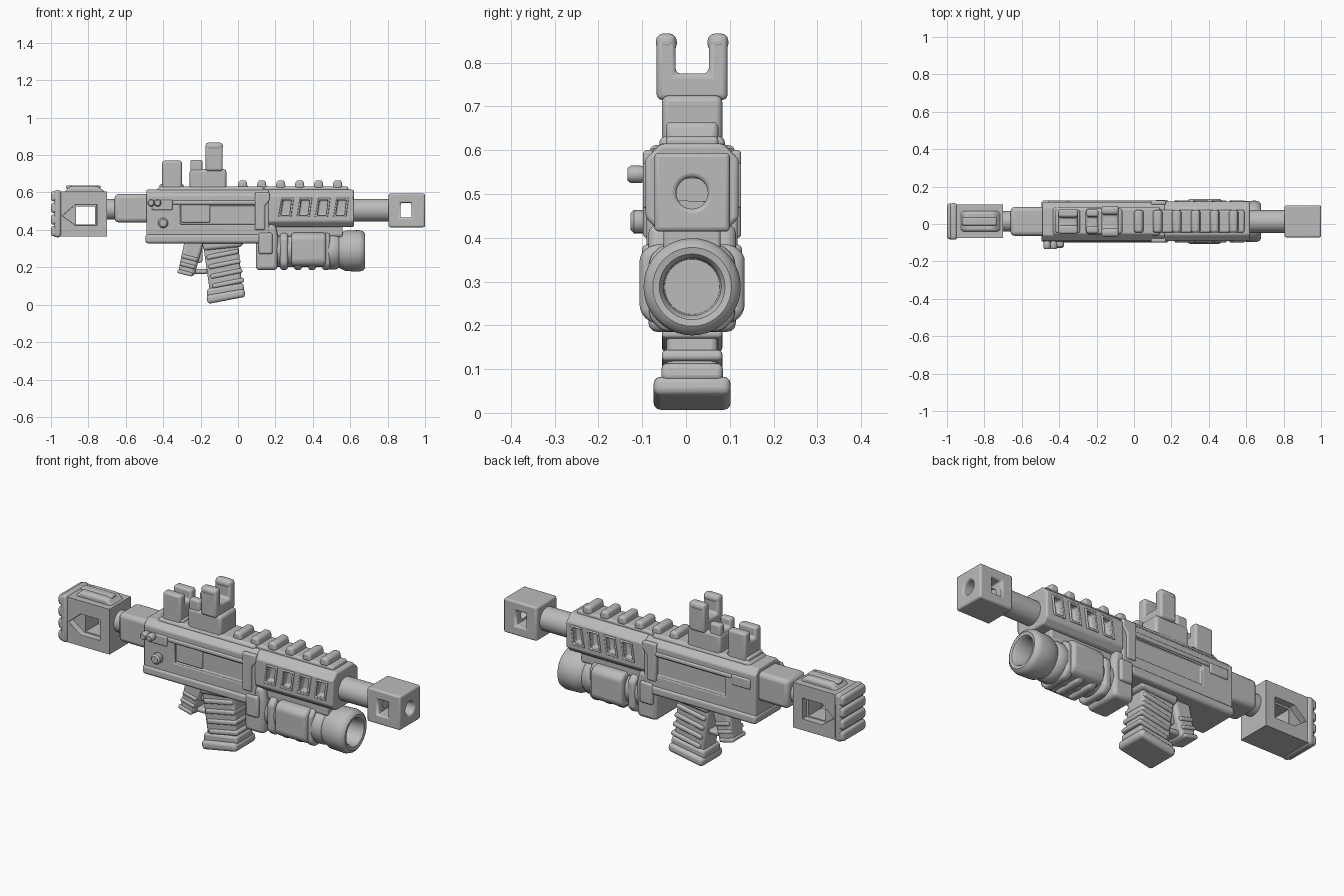
import bpy, bmesh, math
from mathutils import Vector, Matrix

if "Cube" in bpy.data.objects:
    bpy.data.objects.remove(bpy.data.objects["Cube"])

YC = 0.014  # centre plane of the body

grey = bpy.data.materials.new("plain grey")
grey.use_nodes = True
grey.diffuse_color = (0.5, 0.5, 0.5, 1)
grey.node_tree.nodes["Principled BSDF"].inputs["Base Color"].default_value = (0.5, 0.5, 0.5, 1)


def finish(name, bm, bevel=0.0, cuts=(), segments=3):
    """Make an object, cut holes in it, round its edges and shade it."""
    bmesh.ops.recalc_face_normals(bm, faces=bm.faces)
    mesh = bpy.data.meshes.new(name)
    bm.to_mesh(mesh)
    bm.free()
    obj = bpy.data.objects.new(name, mesh)
    bpy.context.collection.objects.link(obj)
    for cutter in cuts:
        mod = obj.modifiers.new("cut", 'BOOLEAN')
        mod.operation, mod.solver, mod.object = 'DIFFERENCE', 'EXACT', cutter
    if cuts:
        bpy.context.view_layer.update()
        baked = bpy.data.meshes.new_from_object(obj.evaluated_get(bpy.context.evaluated_depsgraph_get()))
        obj.modifiers.clear()
        obj.data = baked
        for cutter in cuts:
            bpy.data.objects.remove(cutter)
    obj.data.materials.clear()
    obj.data.materials.append(grey)
    if bevel:
        mod = obj.modifiers.new("round", 'BEVEL')
        mod.width, mod.segments, mod.limit_method = bevel, segments, 'ANGLE'
        mod.angle_limit = math.radians(30)
    bpy.ops.object.select_all(action='DESELECT')
    obj.select_set(True)
    bpy.context.view_layer.objects.active = obj
    bpy.ops.object.shade_smooth_by_angle(angle=math.radians(40))
    return obj


def prism(name, pts, lo, hi, axis='y', bevel=0.015, cuts=()):
    """Extrude an (x, z) outline along y, or a (y, z) outline along x."""
    bm = bmesh.new()
    place = (lambda p, d: (p[0], d, p[1])) if axis == 'y' else (lambda p, d: (d, p[0], p[1]))
    face = bm.faces.new([bm.verts.new(place(p, lo)) for p in pts])
    new = bmesh.ops.extrude_face_region(bm, geom=[face])["geom"]
    step = Vector((0, hi - lo, 0)) if axis == 'y' else Vector((hi - lo, 0, 0))
    bmesh.ops.translate(bm, verts=[v for v in new if isinstance(v, bmesh.types.BMVert)], vec=step)
    return finish(name, bm, bevel, cuts)


def box(name, x0, x1, z0, z1, half, bevel=0.015, cuts=(), y=YC):
    return prism(name, [(x0, z0), (x1, z0), (x1, z1), (x0, z1)], y - half, y + half, 'y', bevel, cuts)


def lathe(name, profile, z, y=YC, axis='x', bevel=0.0, steps=40):
    """Spin (distance along axis, radius) points around a horizontal axis."""
    bm = bmesh.new()
    verts = [bm.verts.new((d, 0, r)) for d, r in profile]
    edges = [bm.edges.new(pair) for pair in zip(verts, verts[1:])]
    bmesh.ops.spin(bm, geom=verts + edges, axis=(1, 0, 0), cent=(0, 0, 0), angle=math.tau, steps=steps)
    bmesh.ops.remove_doubles(bm, verts=bm.verts, dist=0.0004)
    if axis == 'y':
        bmesh.ops.rotate(bm, verts=bm.verts, matrix=Matrix.Rotation(math.pi / 2, 3, 'Z'))
    bmesh.ops.translate(bm, verts=bm.verts, vec=(0, y, z))
    return finish(name, bm, bevel)


def chamfered(half, z0, z1, c_low, c_top):
    """Octagonal cross-section in (y, z)."""
    right = [(half - c_low, z0), (half, z0 + c_low), (half, z1 - c_top), (half - c_top, z1)]
    return [(YC + y, z) for y, z in right] + [(YC - y, z) for y, z in reversed(right)]


# Stock: hollow block, pointed recess on both sides, butt pad and cheek rest
pointed = [(-0.94, 0.475), (-0.87, 0.425), (-0.755, 0.425), (-0.755, 0.535), (-0.87, 0.535)]
stock_cuts = [box("cut", -0.865, -0.765, 0.43, 0.525, 0.3, 0)]
stock_cuts += [prism("cut", pointed, YC + s * 0.055, YC + s * 0.3, 'y', 0) for s in (-1, 1)]
box("stock", -0.975, -0.70, 0.365, 0.605, 0.09, 0.018, stock_cuts)
box("butt_pad", -0.985, -0.945, 0.36, 0.612, 0.098, 0.016)
for i in range(4):
    box("butt_pad_rib", -1.0, -0.96, 0.366 + i * 0.062, 0.42 + i * 0.062, 0.096, 0.014)
prism("cheek_rest", [(-0.94, 0.59), (-0.70, 0.59), (-0.745, 0.633), (-0.90, 0.633)], YC - 0.055, YC + 0.055)
box("cheek_ridge", -0.92, -0.735, 0.62, 0.638, 0.022, 0.008)

# Stock tube and rear block
lathe("stock_tube", [(-0.74, 0), (-0.74, 0.055), (-0.62, 0.055), (-0.62, 0)], 0.51)
box("rear_block", -0.66, -0.46, 0.44, 0.592, 0.077, 0.022)

# Receiver with sunken side panels
panel = [(-0.31, 0.43), (0.10, 0.43), (0.10, 0.53), (-0.31, 0.53)]
panel_cuts = [prism("cut", panel, YC + s * 0.09, YC + s * 0.3, 'y', 0) for s in (-1, 1)]
prism("receiver", chamfered(0.104, 0.345, 0.615, 0.02, 0.03), -0.49, 0.165, 'x', 0.012, panel_cuts)
prism("receiver_top", [(-0.455, 0.59), (0.14, 0.59), (0.14, 0.632), (-0.42, 0.632)], YC - 0.075, YC + 0.075)
box("lower_lip", -0.495, 0.12, 0.328, 0.376, 0.112, 0.014)
for s in (-1, 1):
    y = YC + s * 0.1
    box("side_rib", -0.35, 0.10, 0.535, 0.558, 0.011, 0.008, y=y)
    prism("side_latch", [(0.09, 0.40), (0.145, 0.40), (0.145, 0.53), (0.17, 0.56), (0.17, 0.60), (0.09, 0.60)],
          y - 0.012, y + 0.012, 'y', 0.008)
    box("rear_clamp", -0.46, -0.35, 0.505, 0.56, 0.011, 0.008, y=y)
box("port_cover", -0.305, -0.15, 0.44, 0.535, 0.008, 0.006, y=YC - 0.095)

# Controls on the right side
for name, x, z, r, out in (("selector_pin", -0.40, 0.437, 0.027, -0.127), ("charging_knob", -0.465, 0.545, 0.02, -0.134),
                           ("charging_knob", -0.43, 0.545, 0.02, -0.134)):
    knob = lathe(name, [(0, 0), (0, r * 0.7), (0.008, r), (0.03, r), (0.045, r * 0.75), (0.06, r * 0.75), (0.06, 0)],
                 z, out, 'y', 0, 20)
    knob.location.x = x

# Handguard with four slanted slots on each side
slots = []
for i in range(4):
    x = 0.255 + i * 0.098
    slant = [(x - 0.027, 0.478), (x + 0.02, 0.478), (x + 0.03, 0.56), (x - 0.015, 0.56)]
    for s in (-1, 1):
        slots.append(prism("cut", slant, YC + s * 0.075, YC + s * 0.3, 'y', 0))
        frame_pts = [(x + (px - x) * 1.45, 0.519 + (pz - 0.519) * 1.25) for px, pz in slant]
        inner = prism("cut", slant, -0.3, 0.3, 'y', 0)
        prism("slot_frame", frame_pts, YC + s * 0.104 - 0.008, YC + s * 0.104 + 0.008, 'y', 0.005, [inner])
prism("handguard", chamfered(0.106, 0.415, 0.615, 0.03, 0.035), 0.16, 0.62, 'x', 0.012, slots)

# Top rail with teeth
box("rail_bed", -0.05, 0.59, 0.60, 0.632, 0.06, 0.01)
for i in range(6):
    x = 0.025 + i * 0.1015
    prism("rail_tooth", [(x - 0.028, 0.62), (x + 0.028, 0.62), (x + 0.02, 0.665), (x - 0.02, 0.665)],
          YC - 0.06, YC + 0.06, 'y', 0.013)

# Barrel and square muzzle with crossed holes
lathe("barrel", [(0.58, 0), (0.58, 0.061), (0.86, 0.061), (0.86, 0)], 0.505)
bore = lathe("cut", [(0.85, 0), (0.85, 0.036), (1.1, 0.036), (1.1, 0)], 0.502, steps=24)
box("muzzle", 0.805, 1.0, 0.414, 0.594, 0.086, 0.02,
    [box("cut", 0.87, 0.927, 0.465, 0.545, 0.3, 0), bore])

# Launcher under the handguard
bracket = [(0.095, 0.185), (0.21, 0.185), (0.215, 0.36), (0.20, 0.43), (0.105, 0.43), (0.095, 0.37)]
prism("launcher_bracket", bracket, YC - 0.10, YC + 0.10, 'y', 0.02)
box("bracket_plate", 0.11, 0.185, 0.27, 0.385, 0.114, 0.012)
prism("launcher_neck", chamfered(0.065, 0.36, 0.44, 0.01, 0.01), 0.17, 0.56, 'x', 0.01)
lathe("launcher_tube", [(0.18, 0), (0.18, 0.092), (0.50, 0.092), (0.50, 0)], 0.293)
for i in range(4):
    x = 0.225 + i * 0.075
    prism("launcher_rib", chamfered(0.098, 0.186, 0.385, 0.03, 0.03), x, x + 0.042, 'x', 0.014)
prism("launcher_sleeve", chamfered(0.12, 0.205, 0.385, 0.025, 0.025), 0.285, 0.47, 'x', 0.016)
lathe("launcher_cup", [(0.47, 0), (0.47, 0.093), (0.49, 0.1), (0.525, 0.1), (0.54, 0.09), (0.55, 0.096),
                       (0.575, 0.108), (0.65, 0.111), (0.671, 0.104), (0.68, 0.09), (0.677, 0.075),
                       (0.665, 0.066), (0.58, 0.063), (0.58, 0)], 0.288)

# Magazine, leaning forward, with ribs and a wide foot
prism("magazine", [(-0.19, 0.345), (0.0, 0.345), (0.025, 0.06), (-0.145, 0.03)], YC - 0.058, YC + 0.058, 'y', 0.014)
prism("magazine_collar", [(-0.195, 0.345), (0.035, 0.345), (0.02, 0.31), (-0.185, 0.29)], YC - 0.075, YC + 0.075)
prism("magazine_foot", [(-0.17, 0.05), (-0.162, 0.004), (0.04, 0.042), (0.034, 0.085)], YC - 0.088, YC + 0.088, 'y', 0.016)
prism("magazine_flare", [(-0.165, 0.085), (-0.165, 0.04), (0.034, 0.075), (0.028, 0.115)], YC - 0.07, YC + 0.07, 'y', 0.012)
for i in range(4):
    x, z = -0.165 + i * 0.01, 0.262 - i * 0.051
    prism("magazine_rib", [(x, z - 0.022), (x + 0.17, z + 0.012), (x + 0.165, z + 0.036), (x - 0.004, z + 0.002)],
          YC - 0.069, YC + 0.069, 'y', 0.009)

# Grip, trigger and guard
prism("grip", [(-0.285, 0.345), (-0.18, 0.345), (-0.235, 0.15), (-0.32, 0.172)], YC - 0.05, YC + 0.05, 'y', 0.018)
for i in range(3):
    x, z = -0.27 - i * 0.013, 0.25 - i * 0.04
    prism("grip_rib", [(x - 0.03, z), (x + 0.05, z - 0.02), (x + 0.056, z), (x - 0.024, z + 0.02)],
          YC - 0.057, YC + 0.057, 'y', 0.008)
box("trigger_guard", -0.25, -0.16, 0.165, 0.19, 0.032, 0.01)
prism("trigger", [(-0.225, 0.34), (-0.19, 0.34), (-0.19, 0.23), (-0.215, 0.22)], YC - 0.02, YC + 0.02, 'y', 0.008)

# Sights: notched blocks on the receiver and on a raised mount
def sight(name, x0, x1, z0, z1, half, gap, notch):
    cut = box("cut", x0 - 0.1, x1 + 0.1, notch, z1 + 0.1, gap, 0)
    return box(name, x0, x1, z0, z1, half, 0.012, [cut])

sight("rear_sight", -0.405, -0.30, 0.61, 0.77, 0.067, 0.022, 0.715)
box("rear_sight_foot", -0.42, -0.29, 0.61, 0.645, 0.062, 0.01)
box("sight_mount", -0.258, -0.062, 0.61, 0.725, 0.069, 0.015)
sight("mount_rear_post", -0.255, -0.19, 0.69, 0.775, 0.064, 0.025, 0.73)
sight("front_sight", -0.173, -0.082, 0.715, 0.865, 0.081, 0.038, 0.775)
for s in (-1, 1):
    box("sight_tip", -0.174, -0.081, 0.825, 0.867, 0.024, 0.018, y=YC + s * 0.059)
